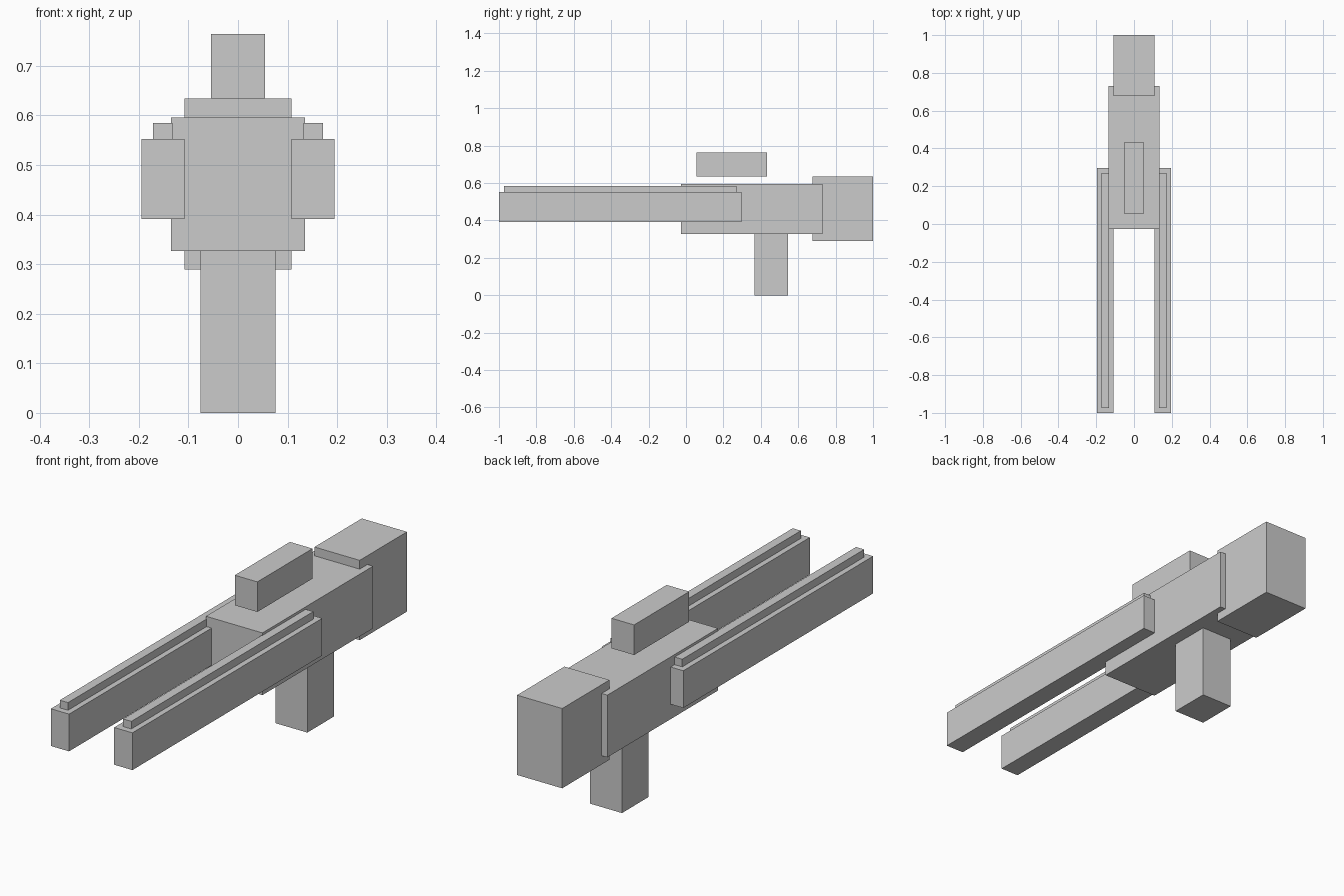
import bpy
import bmesh
from mathutils import Vector

if "Cube" in bpy.data.objects:
    bpy.data.objects.remove(bpy.data.objects["Cube"])


def box(name, x, y, z):
    """Box from (min, max) extents on each axis."""
    lo, hi = Vector((x[0], y[0], z[0])), Vector((x[1], y[1], z[1]))
    bm = bmesh.new()
    bmesh.ops.create_cube(bm, size=1)
    bmesh.ops.scale(bm, vec=hi - lo, verts=bm.verts)
    mesh = bpy.data.meshes.new(name)
    bm.to_mesh(mesh)
    bm.free()
    obj = bpy.data.objects.new(name, mesh)
    obj.location = (lo + hi) / 2
    bpy.context.collection.objects.link(obj)
    return obj


# Central parts
box("receiver_body", (-0.135, 0.135), (-0.026, 0.73), (0.327, 0.596))
box("rear_block", (-0.108, 0.108), (0.677, 1.0), (0.289, 0.634))
box("grip", (-0.076, 0.076), (0.365, 0.546), (0.0, 0.327))
box("floating_sight", (-0.054, 0.054), (0.055, 0.432), (0.634, 0.764))

# Paired barrel rails, each with a thin strip along the top
for side, s in (("left", -1), ("right", 1)):
    rail_x = sorted((s * 0.108, s * 0.195))
    strip_x = sorted((s * 0.132, s * 0.171))
    box(f"{side}_rail", rail_x, (-1.0, 0.297), (0.391, 0.552))
    box(f"{side}_rail_strip", strip_x, (-0.973, 0.27), (0.552, 0.585))
